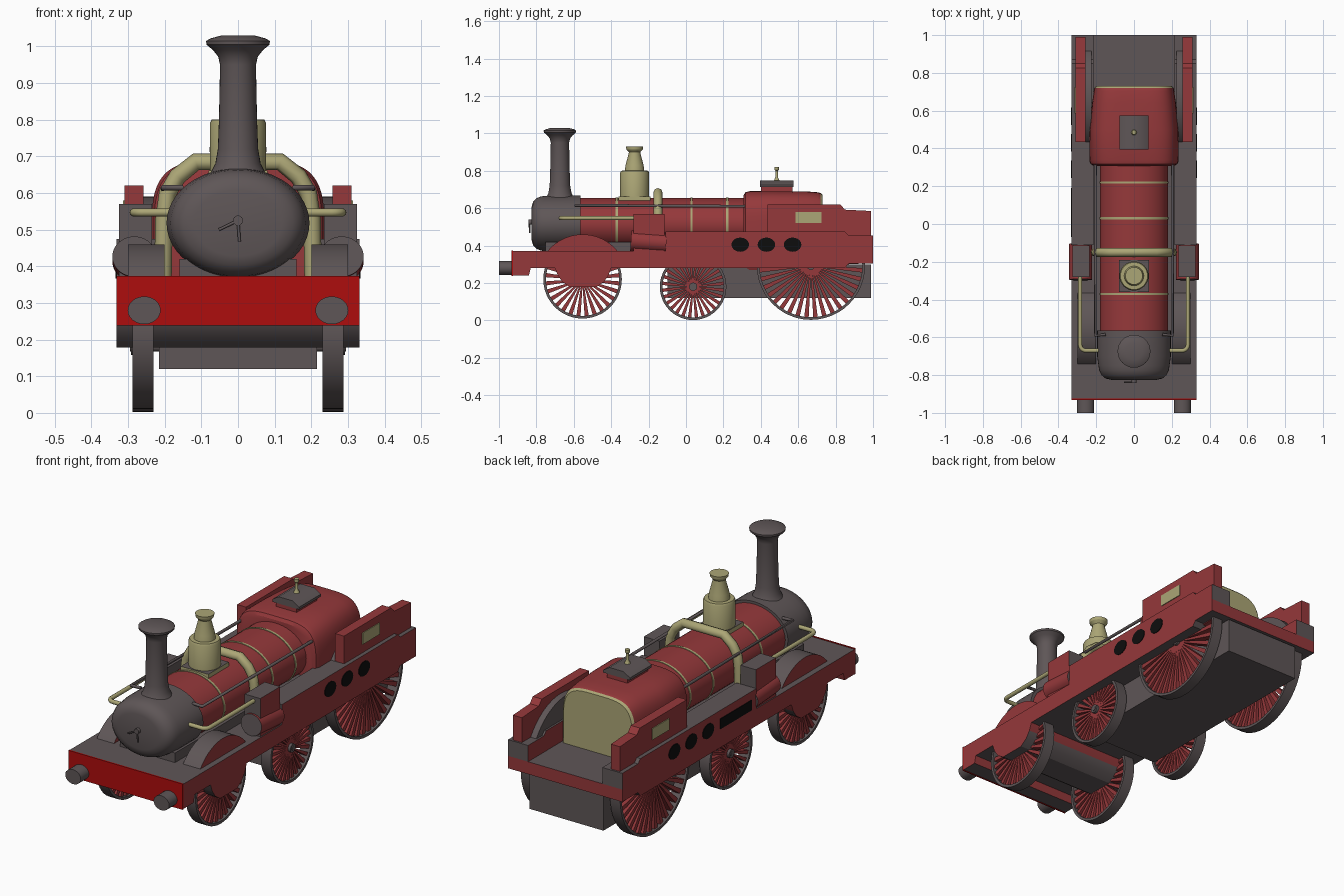
import bpy, bmesh, math
from mathutils import Vector, Matrix

if "Cube" in bpy.data.objects:
    bpy.data.objects.remove(bpy.data.objects["Cube"])

PI = math.pi


def material(name, rgb):
    m = bpy.data.materials.new(name)
    m.diffuse_color = (*rgb, 1)
    m.use_nodes = True
    m.node_tree.nodes["Principled BSDF"].inputs["Base Color"].default_value = m.diffuse_color
    return m


RED = material("maroon paint", (0.30, 0.040, 0.043))
GRAY = material("dark iron", (0.113, 0.093, 0.095))
BRASS = material("pale brass", (0.41, 0.38, 0.18))
BEAM = material("bright red", (0.42, 0.004, 0.004))
BLACK = material("black", (0.004, 0.004, 0.004))


def finish(name, bm, mats, rule=None):
    bmesh.ops.recalc_face_normals(bm, faces=bm.faces[:])
    for f in bm.faces:
        f.smooth = True
        if rule:
            f.material_index = int(rule(f))
    me = bpy.data.meshes.new(name)
    bm.to_mesh(me)
    bm.free()
    for m in mats:
        me.materials.append(m)
    me.set_sharp_from_angle(angle=math.radians(32))
    ob = bpy.data.objects.new(name, me)
    bpy.context.scene.collection.objects.link(ob)
    return ob


def loft(name, rings, mats, rule=None):
    """Skin through closed rings and cap both ends."""
    bm = bmesh.new()
    vs = [[bm.verts.new(p) for p in r] for r in rings]
    n = len(vs[0])
    for a, b in zip(vs, vs[1:]):
        for i in range(n):
            bm.faces.new((a[i], a[(i + 1) % n], b[(i + 1) % n], b[i]))
    bm.faces.new(vs[0])
    bm.faces.new(vs[-1])
    return finish(name, bm, mats, rule)


def side_red(f):
    return abs(f.normal.x) > 0.9


def prism(name, prof, x0, x1, mats, rule=None):
    return loft(name, [[(x, y, z) for y, z in prof] for x in (x0, x1)], mats, rule)


def box(name, x0, x1, y0, y1, z0, z1, mats, rule=None):
    return prism(name, [(y0, z0), (y1, z0), (y1, z1), (y0, z1)], *sorted((x0, x1)), mats, rule)


def along_y(name, cx, cz, stations, mats, rule=None, n=40, power=2):
    """Rounded body along y; stations are (y, half width, half height)."""
    def c(v):
        return math.copysign(abs(v) ** (2 / power), v)
    angs = [2 * PI * i / n for i in range(n)]
    return loft(name, [[(cx + w * c(math.cos(a)), y, cz + h * c(math.sin(a))) for a in angs]
                       for y, w, h in stations], mats, rule)


def turned(name, x, y, stations, mats, rule=None, n=32):
    """Turned part along z; stations are (z, radius)."""
    return loft(name, [[(x + r * math.cos(2 * PI * i / n), y + r * math.sin(2 * PI * i / n), z)
                        for i in range(n)] for z, r in stations], mats, rule)


def tube(name, pts, r, mat, res=3):
    cu = bpy.data.curves.new(name, 'CURVE')
    cu.dimensions = '3D'
    cu.bevel_depth = r
    cu.bevel_resolution = res
    cu.use_fill_caps = True
    sp = cu.splines.new('POLY')
    sp.points.add(len(pts) - 1)
    for p, q in zip(sp.points, pts):
        p.co = (*q, 1)
    cu.materials.append(mat)
    ob = bpy.data.objects.new(name, cu)
    bpy.context.scene.collection.objects.link(ob)


def wheel(name, s, cy, cz, r, spokes):
    x0, x1 = s * 0.23, s * 0.288
    bm = bmesh.new()
    n = 48
    # tyre as a closed rectangular ring
    ring = []
    for i in range(n):
        a = 2 * PI * i / n
        ring.append([bm.verts.new((x, cy + q * math.cos(a), cz + q * math.sin(a)))
                     for x, q in ((x0, r), (x1, r), (x1, r - 0.014), (x0, r - 0.014))])
    for i in range(n):
        a, b = ring[i], ring[(i + 1) % n]
        for k in range(4):
            bm.faces.new((a[k], a[(k + 1) % 4], b[(k + 1) % 4], b[k]))
    tyre = n * 4
    # spokes widening toward the tyre
    for i in range(spokes):
        rot = Matrix.Rotation(2 * PI * (i + 0.5) / spokes, 3, 'X')
        w = r * PI / spokes * 0.48
        vs = []
        for q, h in ((0.012, 0.003), (r - 0.008, w)):
            for x, t in ((0.24, -h), (0.278, -h), (0.278, h), (0.24, h)):
                vs.append(bm.verts.new(rot @ Vector((s * x, q, t)) + Vector((0, cy, cz))))
        for k in range(4):
            j = (k + 1) % 4
            bm.faces.new((vs[k], vs[j], vs[4 + j], vs[4 + k]))
    bm.faces.index_update()
    finish(name, bm, (GRAY, RED), lambda f: f.index >= tyre)
    disc(name + "_hub", s * 0.235, s * 0.292, cy, cz, 0.022, 0.022, (GRAY,))


def disc(name, x0, x1, cy, cz, ry, rz, mats, n=20):
    return prism(name, [(cy + ry * math.cos(2 * PI * i / n), cz + rz * math.sin(2 * PI * i / n))
                        for i in range(n)], x0, x1, mats)


def arch(cy, cz, r, base, n=20):
    """Circle segment above a base height."""
    t = math.asin((base - cz) / r)
    return [(cy + r * math.cos(t + (PI - 2 * t) * i / n), cz + r * math.sin(t + (PI - 2 * t) * i / n))
            for i in range(n + 1)]


# main frame with front axle guard
guard = [(-.70, .28), (-.685, .24), (-.66, .205), (-.62, .178), (-.48, .178), (-.44, .205), (-.415, .24), (-.40, .28)]
prism("main_frame", [(-.925, .24), (-.84, .24), (-.83, .28)] + guard +
      [(.85, .28), (.87, .305), (1, .305), (1, .37), (-.925, .37)], -.331, .331,
      (GRAY, RED), lambda f: side_red(f) or f.normal.y > 0.9)
box("buffer_beam", -.331, .331, -.932, -.924, .238, .373, (BEAM,))
box("ash_pan", -.215, .215, -.1, .99, .12, .3, (GRAY,))

# wheels and axles
for tag, cy, cz, r, k in (("front", -.553, .22, .21, 28), ("middle", .038, .18, .178, 28), ("rear", .668, .292, .289, 36)):
    disc(tag + "_axle", -.295, .295, cy, cz, .012, .012, (GRAY,))
    for s, side in ((-1, "left"), (1, "right")):
        wheel(f"{tag}_wheel_{side}", s, cy, cz, r, k)

# parts on both sides
for s, side in ((-1, "left"), (1, "right")):
    def pair(a, b):
        return sorted((s * a, s * b))
    prism("front_splasher_" + side, arch(-.553, .22, .24, .365), *pair(.2, .3), (GRAY, RED), side_red)
    prism("rear_splasher_" + side, arch(.668, .292, .298, .4), *pair(.225, .27), (GRAY,))
    # raised side frame with dropped rear end
    prism("side_frame_" + side, [(-.11, .368), (1, .368), (1, .455), (.87, .455), (.85, .475), (-.11, .475)],
          *pair(.215, .331), (GRAY, RED), side_red)
    # cab side sheet with step
    prism("cab_side_" + side, [(.435, .45), (.99, .45), (.99, .585), (.85, .592), (.825, .62), (.435, .62)],
          *pair(.258, .31), (RED,))
    box("number_plate_" + side, s * .308, s * .314, .585, .725, .52, .58, (BRASS,))
    for i in range(3):
        disc(f"frame_hole_{side}_{i}", s * .328, s * .334, .29 + .14 * i, .405, .047, .038, (BLACK,))
    # inclined cylinder with valve chest above
    cyl = along_y("cylinder_" + side, s * .283, 0, [(-.095, .06, .055), (.095, .06, .055)],
                  (RED, GRAY), lambda f: abs(f.normal.y) > .9)
    cyl.location = (0, -.2, .42)
    cyl.rotation_euler.x = math.radians(-4)
    box("valve_chest_" + side, s * .235, s * .325, -.28, -.115, .37, .57, (GRAY, RED),
        lambda f, s=s: f.normal.x * s > .9)
    # buffers
    along_y("buffer_" + side, s * .256, .28, [(-1, .045, .038), (-.92, .045, .038)], (GRAY,), n=24)
    # handrail and stanchions
    tube("handrail_" + side, [(s * .15, -.585, .615), (s * .205, -.59, .615), (s * .205, .33, .61)], .008, GRAY)
    # brass feed pipe with rounded bend
    bend = [(s * (.255 + .03 * math.cos(a)), -.64 - .03 * math.sin(a), .547)
            for a in (PI / 2 * i / 6 for i in range(7))]
    tube("feed_pipe_" + side, [(s * .285, -.27, .547)] + bend + [(s * .16, -.67, .547)], .011, BRASS)

# long slot on the left frame
box("frame_slot", -.334, -.328, -.07, .19, .378, .432, (BLACK,))

# boiler, bands and smokebox
CZ = .515
along_y("boiler", 0, CZ, [(-.58, .18, .14), (.34, .18, .14)], (RED,), n=48)
for i, y in enumerate((-.37, .03, .22)):
    along_y(f"boiler_band_{i}", 0, CZ, [(y - .006, .183, .143), (y + .006, .183, .143)], (BRASS,), n=48)
along_y("smokebox", 0, CZ + .003, [(-.825, .12, .09), (-.818, .15, .115), (-.80, .172, .135), (-.775, .184, .145),
        (-.75, .188, .148), (-.70, .195, .15), (-.565, .195, .15)], (GRAY,), n=48)
box("boiler_saddle", -.16, .16, -.75, .32, .36, .42, (GRAY,))
# door handle
tube("door_spindle", [(0, -.82, .525), (0, -.842, .525)], .014, GRAY)
tube("door_handle_long", [(0, -.838, .525), (-.052, -.838, .5)], .004, GRAY)
tube("door_handle_short", [(0, -.835, .525), (.004, -.835, .468)], .004, GRAY)

# brass arch pipe over the boiler
half = [(.205, .37), (.202, .53), (.192, .6), (.165, .645), (.115, .685)]
path = [(x, -.15, z) for x, z in half] + [(-x, -.15, z) for x, z in reversed(half)]
tube("arch_pipe", path, .024, BRASS, 2)

# chimney
turned("chimney", 0, -.674, [(.62, .10), (.655, .075), (.68, .062), (.72, .055), (.8, .052), (.95, .049), (.972, .054),
       (.99, .068), (1.005, .086), (1.015, .087), (1.022, .075), (1.03, .045)], (GRAY,))

# steam dome with square base
box("dome_base", -.08, .08, -.36, -.19, .6, .662, (BRASS, GRAY), lambda f: f.normal.z > .9)
turned("steam_dome", 0, -.275, [(.65, .077), (.79, .077), (.80, .072), (.801, .052), (.83, .048), (.895, .031),
       (.90, .031), (.915, .044), (.93, .046)], (BRASS,))

# firebox with brass back
along_y("firebox", 0, .45, [(.308, .215, .22), (.318, .23, .235), (.34, .237, .241), (.5, .235, .241), (.64, .222, .24),
        (.705, .213, .235), (.72, .21, .231), (.73, .2, .222)], (RED, BRASS), lambda f: f.calc_center_median().y > .721,
        n=64, power=4)
# safety valve on its seat
prism("valve_seat", [(.40, .66), (.57, .66), (.57, .715), (.40, .715)], -.06, .06, (RED,))
loft("valve_block", [[(x, y, z) for x, z in ((-.078, .712), (.078, .712), (.078, .725), (.04, .748), (-.04, .748),
     (-.078, .725))] for y in (.395, .575)], (GRAY,))
turned("safety_valve", 0, .485, [(.74, .018), (.755, .012), (.765, .007), (.80, .007), (.805, .012), (.82, .012)], (BRASS,), n=16)
